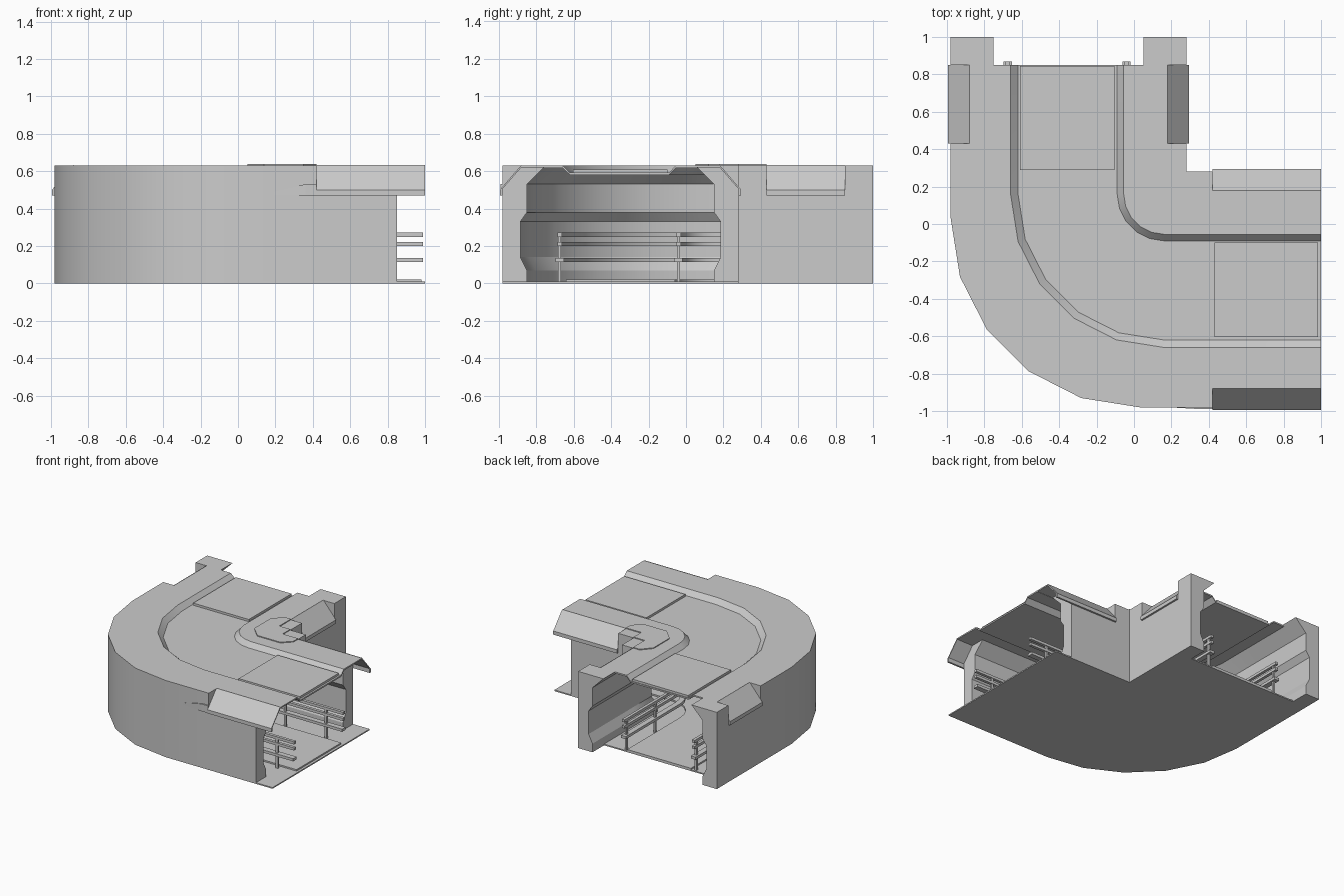
import bpy, bmesh, math

if "Cube" in bpy.data.objects:
    bpy.data.objects.remove(bpy.data.objects["Cube"])

SEG = 5  # facets in the bend


def finish(name, bm, smooth=False):
    bmesh.ops.remove_doubles(bm, verts=bm.verts, dist=0.0004)
    bmesh.ops.recalc_face_normals(bm, faces=bm.faces)
    me = bpy.data.meshes.new(name)
    bm.to_mesh(me)
    bm.free()
    ob = bpy.data.objects.new(name, me)
    bpy.context.collection.objects.link(ob)
    if smooth:
        bpy.ops.object.select_all(action='DESELECT')
        ob.select_set(True)
        bpy.context.view_layer.objects.active = ob
        bpy.ops.object.shade_smooth_by_angle(angle=math.radians(25))
    return ob


def loft(name, rings, smooth=False):
    """Join closed rings of points and cap both ends."""
    bm = bmesh.new()
    rows = [[bm.verts.new(p) for p in r] for r in rings]
    n = len(rows[0])
    for a, b in zip(rows, rows[1:]):
        for i in range(n):
            j = (i + 1) % n
            bm.faces.new((a[i], a[j], b[j], b[i]))
    bm.faces.new(rows[0])
    bm.faces.new(rows[-1])
    return finish(name, bm, smooth)


def centre(u):
    """Bend centre for a line at offset u across the corridor."""
    c = 0.03 + 0.13 * min(max((u + 0.98) / 0.32, 0), 1)
    return max(c, u)


def sweep(name, prof, y_end, x_end):
    """Carry a (u, z) section down the back arm, round the bend, out the right arm."""
    rings = [[(u, y_end, z) for u, z in prof]]
    for k in range(SEG + 1):
        t = math.pi / 2 * k / SEG
        ring = []
        for u, z in prof:
            c = centre(u)
            r = c - u
            ring.append((c - r * math.cos(t), c - r * math.sin(t), z))
        rings.append(ring)
    rings.append([(x_end, u, z) for u, z in prof])
    return loft(name, rings, True)


def prism(name, prof, axis, a, b):
    """Straight piece of one arm, from a to b along axis."""
    if axis == 'x':
        return loft(name, [[(s, u, z) for u, z in prof] for s in (a, b)])
    return loft(name, [[(u, s, z) for u, z in prof] for s in (a, b)])


def rect(u0, u1, z0, z1):
    return [(u0, z0), (u1, z0), (u1, z1), (u0, z1)]


def mirror(prof):
    return [(-0.70 - u, z) for u, z in prof]


# floor and raised walkway
sweep("floor", rect(-0.98, 0.28, 0, 0.01), 0.85, 1.0)
sweep("walkway", rect(-0.64, -0.06, 0.01, 0.022), 0.85, 0.98)

# walls: square-shouldered in the bend and at the back end, chamfered between
inside = [(-0.85, 0), (-0.85, 0.07), (-0.885, 0.14), (-0.885, 0.33),
          (-0.85, 0.38), (-0.85, 0.53), (-0.75, 0.63)]
square = [(-0.98, 0)] + inside + [(-0.98, 0.63)]
chamfer = [(-0.98, 0)] + inside + [(-0.88, 0.63), (-0.98, 0.51)]
panel = [(-0.88, 0.633), (-0.995, 0.50), (-0.995, 0.47),
         (-0.98, 0.47), (-0.98, 0.505), (-0.88, 0.62)]
lip = rect(-0.88, -0.74, 0.62, 0.63)

for side, f in (("outer", lambda p: p), ("inner", mirror)):
    sweep(side + "_wall_bend", f(square), 0.43, 0.42)
    prism(side + "_wall_right", f(chamfer), 'x', 0.42, 0.85)
    prism(side + "_wall_back", f(chamfer), 'y', 0.43, 0.85)
    prism(side + "_wall_back_end", f(square), 'y', 0.85, 1.0)
    prism(side + "_panel_right", f(panel), 'x', 0.42, 1.0)
    prism(side + "_panel_back", f(panel), 'y', 0.43, 0.85)
    prism(side + "_roof_edge", f(lip), 'x', 0.85, 1.0)

# tapered strip leading from the bend into the outer right panel
loft("panel_lead_in", [[(x, -0.97, 0.47), (x, y, 0.47), (x, y, z), (x, -0.97, z)]
                       for x, y, z in ((0.12, -0.976, 0.475), (0.36, -0.99, 0.53),
                                       (0.42, -0.99, 0.53))])

# roof with sunken channel
top = [(-0.76, 0.63), (-0.66, 0.63), (-0.62, 0.592), (-0.09, 0.592),
       (-0.055, 0.63), (0.06, 0.63)]
sweep("roof", top + [(u, z - 0.012) for u, z in reversed(top)], 0.85, 1.0)

# roof hatches
prism("hatch_right", rect(-0.605, -0.10, 0.585, 0.61), 'x', 0.43, 0.985)
prism("hatch_back", rect(-0.61, -0.105, 0.585, 0.61), 'y', 0.29, 0.845)

# corner cap plate on the inner wall
outline = [(0.05, 0.14), (0.14, 0.05), (0.35, 0.05), (0.42, 0.12), (0.42, 0.18),
           (0.28, 0.18), (0.28, 0.28), (0.18, 0.28), (0.18, 0.43), (0.12, 0.43),
           (0.05, 0.35)]
loft("corner_cap", [[(x, y, z) for x, y in outline] for z in (0.625, 0.637)])

# guide rails on both sides of the walkway
for side, u in (("outer", -0.675), ("inner", -0.04)):
    for i, (z, w) in enumerate(((0.125, 0.022), (0.21, 0.012), (0.26, 0.012))):
        sweep(f"{side}_rail_{i + 1}", rect(u - w, u + w, z - 0.011, z + 0.011), 0.87, 0.99)
    # brackets holding the rails
    for axis in "xy":
        for s in (0.45, 0.82):
            prism(f"{side}_bracket_{axis}", rect(u - 0.008, u + 0.008, 0.01, 0.27),
                  axis, s, s + 0.02)
